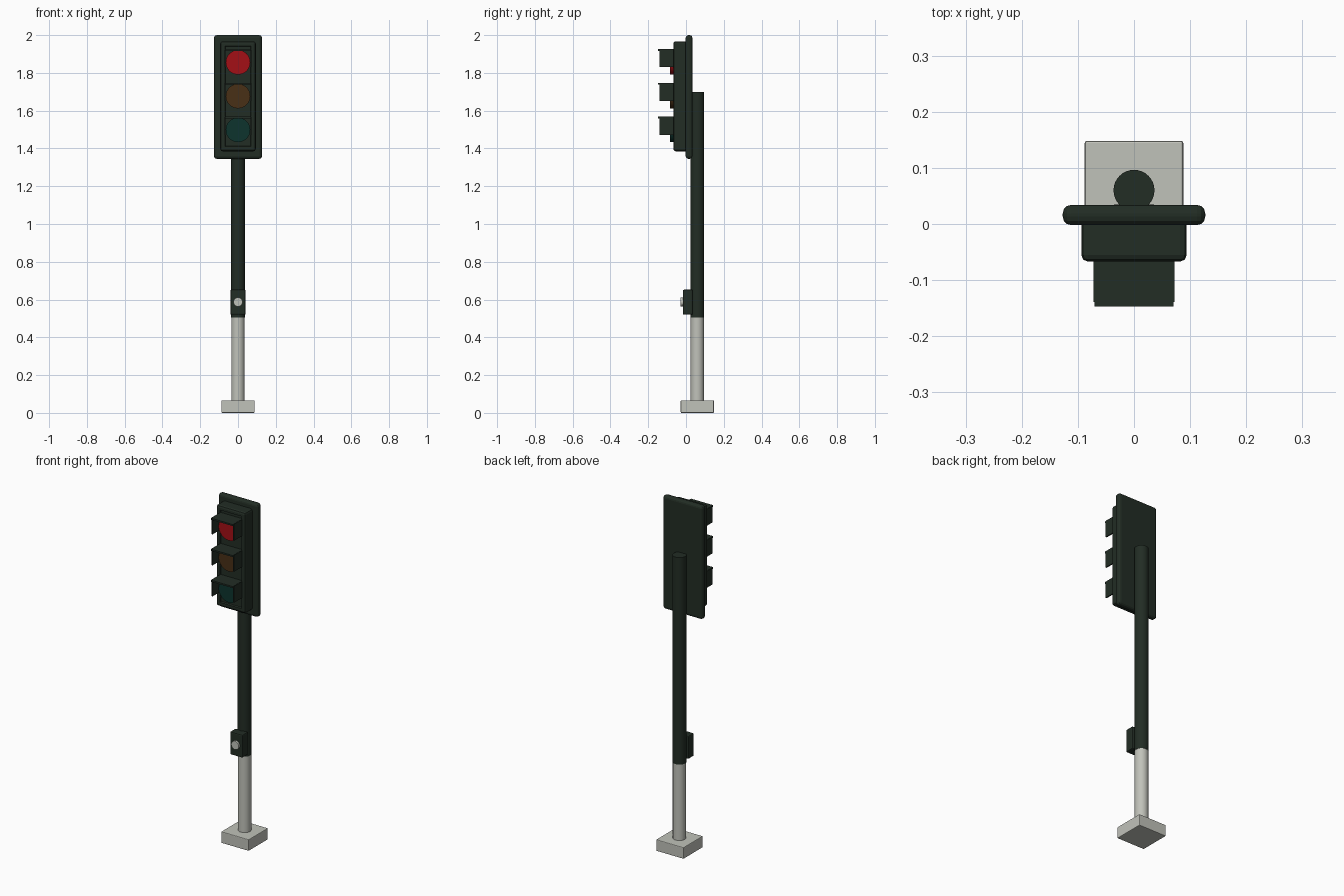
import bpy, bmesh, math
from mathutils import Matrix, Vector

if "Cube" in bpy.data.objects:
    bpy.data.objects.remove(bpy.data.objects["Cube"])


def material(name, rgb):
    m = bpy.data.materials.new(name)
    m.diffuse_color = (*rgb, 1)
    m.use_nodes = True
    m.node_tree.nodes["Principled BSDF"].inputs["Base Color"].default_value = m.diffuse_color
    return m


DARK = material("dark green paint", (0.016, 0.026, 0.018))
PALE = material("pale grey", (0.53, 0.54, 0.49))
RED = material("red lens", (0.37, 0.005, 0.008))
AMBER = material("amber lens", (0.066, 0.029, 0.008))
GREEN = material("green lens", (0.004, 0.033, 0.026))


def finish(bm, name, mat, bevel=0, segments=2):
    bmesh.ops.recalc_face_normals(bm, faces=bm.faces)
    mesh = bpy.data.meshes.new(name)
    bm.to_mesh(mesh)
    bm.free()
    mesh.materials.append(mat)
    ob = bpy.data.objects.new(name, mesh)
    bpy.context.collection.objects.link(ob)
    if bevel:
        mod = ob.modifiers.new("soft edges", 'BEVEL')
        mod.width, mod.segments = bevel, segments
    return ob


def add_box(bm, lo, hi):
    lo, hi = Vector(lo), Vector(hi)
    mat = Matrix.Translation((lo + hi) / 2) @ Matrix.Diagonal((*(hi - lo), 1))
    bmesh.ops.create_cube(bm, size=1, matrix=mat)


def box(name, lo, hi, mat, bevel=0, segments=2):
    bm = bmesh.new()
    add_box(bm, lo, hi)
    return finish(bm, name, mat, bevel, segments)


def cylinder(name, a, b, radius, mat, bevel=0):
    a, b = Vector(a), Vector(b)
    rot = (b - a).to_track_quat('Z', 'Y').to_matrix().to_4x4()
    bm = bmesh.new()
    bmesh.ops.create_cone(bm, cap_ends=True, segments=32, radius1=radius, radius2=radius,
                          depth=(b - a).length, matrix=Matrix.Translation((a + b) / 2) @ rot)
    for f in bm.faces:
        f.smooth = len(f.verts) == 4
    for e in bm.edges:
        e.smooth = all(len(f.verts) == 4 for f in e.link_faces)
    return finish(bm, name, mat)


# Footing and two-tone pole
box("base_block", (-0.088, -0.028, 0), (0.088, 0.148, 0.066), PALE, 0.004)
cylinder("lower_pole", (0, 0.06, 0.06), (0, 0.06, 0.505), 0.035, PALE)
cylinder("upper_pole", (0, 0.06, 0.505), (0, 0.06, 1.70), 0.0365, DARK)

# Crossing push button
box("button_box", (-0.04, -0.017, 0.52), (0.04, 0.035, 0.652), DARK, 0.006)
cylinder("push_button", (0, -0.028, 0.587), (0, -0.01, 0.587), 0.024, PALE)

# Backing board
box("backing_board", (-0.127, -0.002, 1.345), (0.127, 0.034, 2.0), DARK, 0.015, 3)

# Signal housing with a shallow recessed front panel
bm = bmesh.new()
add_box(bm, (-0.094, -0.067, 1.385), (0.094, 0.015, 1.967))
bm.normal_update()
bmesh.ops.bevel(bm, geom=bm.edges[:], offset=0.012, segments=2, profile=0.5, affect='EDGES')
bm.normal_update()
front = max((f for f in bm.faces if f.normal.y < -0.9), key=lambda f: f.calc_area())
bmesh.ops.inset_region(bm, faces=[front], thickness=0.018)
bmesh.ops.inset_region(bm, faces=[front], thickness=0.005, depth=-0.008)
finish(bm, "signal_housing", DARK)

# Lenses, each under a three-sided visor
for i, (name, mat) in enumerate((("red", RED), ("amber", AMBER), ("green", GREEN))):
    z = 1.856 - 0.179 * i
    cylinder(name + "_lens", (0, -0.084, z), (0, -0.055, z), 0.065, mat)
    top, low = z + 0.07, z - 0.026
    bm = bmesh.new()
    add_box(bm, (-0.07, -0.147, top - 0.009), (0.07, -0.055, top))
    for s in (-1, 1):
        add_box(bm, (min(s * 0.065, s * 0.072), -0.139, low),
                (max(s * 0.065, s * 0.072), -0.055, top - 0.001))
    finish(bm, name + "_visor", DARK)
